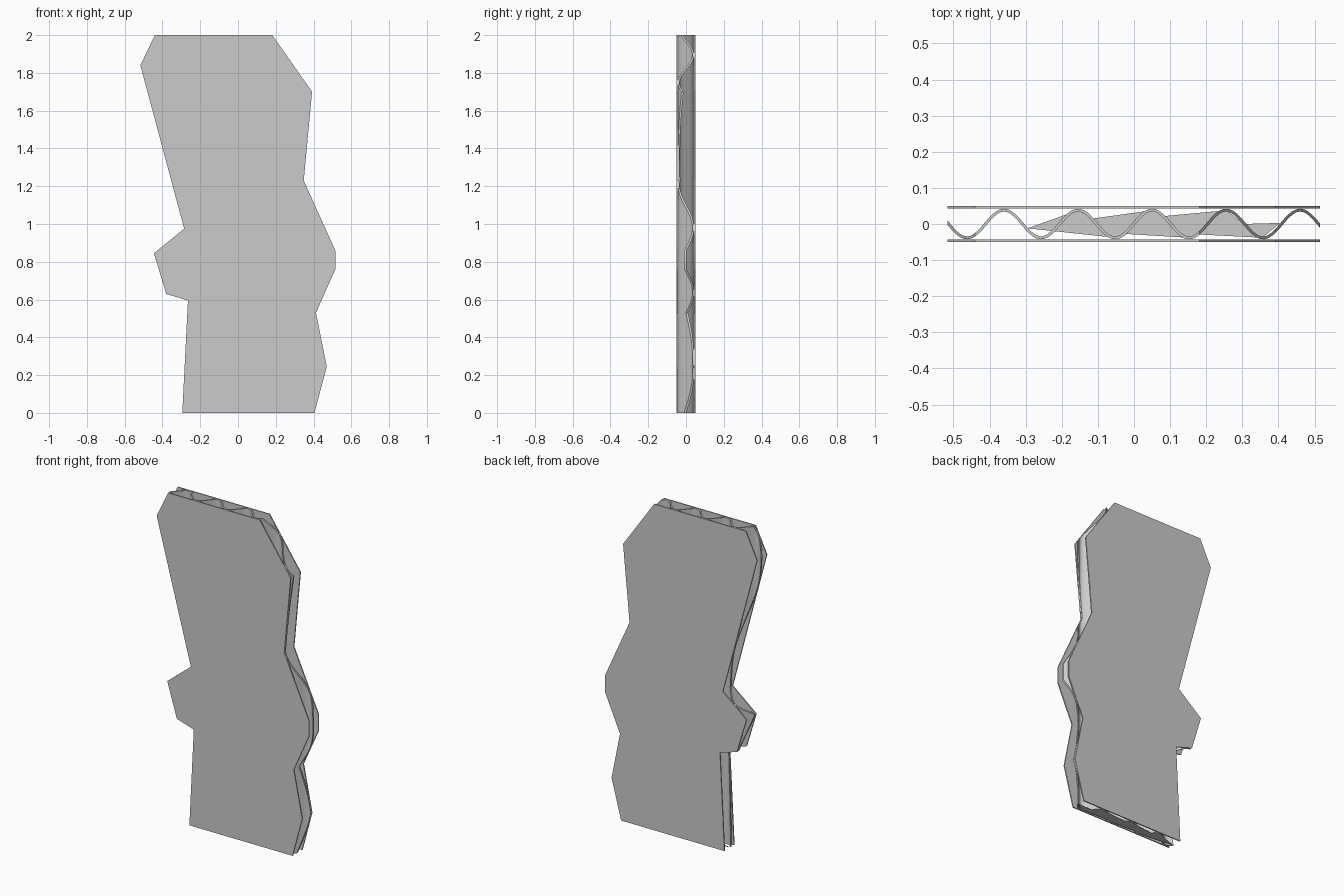
import bpy, bmesh, math

if "Cube" in bpy.data.objects:
    bpy.data.objects.remove(bpy.data.objects["Cube"])

# torn outline of the board, seen from the front (x, z)
OUTLINE = [(-0.44, 2.0), (-0.517, 1.84), (-0.285, 0.975), (-0.445, 0.845),
           (-0.38, 0.63), (-0.265, 0.595), (-0.295, 0.0), (0.405, 0.0),
           (0.47, 0.245), (0.413, 0.53), (0.515, 0.76), (0.515, 0.86),
           (0.348, 1.23), (0.392, 1.70), (0.182, 2.0)]
LINER = 0.007      # paper thickness of the flat sheets
FLUTE = 0.008      # paper thickness of the wavy sheet
HALF = 0.05        # half of the total board thickness
AMP = HALF - LINER - FLUTE / 2 - 0.0005
PERIOD = 0.205
PHASE = 0.05       # x of one wave crest


def finish(name, bm):
    bmesh.ops.recalc_face_normals(bm, faces=bm.faces[:])
    me = bpy.data.meshes.new(name)
    bm.to_mesh(me)
    bm.free()
    ob = bpy.data.objects.new(name, me)
    bpy.context.collection.objects.link(ob)
    return ob


def slab(name, y0, y1):
    """Extrude the torn outline between two y positions."""
    bm = bmesh.new()
    face = bm.faces.new([bm.verts.new((x, y0, z)) for x, z in OUTLINE])
    ext = bmesh.ops.extrude_face_region(bm, geom=[face])
    for v in ext["geom"]:
        if isinstance(v, bmesh.types.BMVert):
            v.co.y = y1
    return finish(name, bm)


def wave_sheet(name, z0, z1):
    """Constant-thickness cosine sheet running along z."""
    bm = bmesh.new()
    k = 2 * math.pi / PERIOD
    rings = []
    steps = 108
    for i in range(steps + 1):
        x = -0.54 + 1.08 * i / steps
        y = AMP * math.cos(k * (x - PHASE))
        slope = -AMP * k * math.sin(k * (x - PHASE))
        n = math.hypot(slope, 1)
        ox, oy = -slope / n * FLUTE / 2, FLUTE / 2 / n
        rings.append([bm.verts.new(p) for p in (
            (x - ox, y - oy, z0), (x + ox, y + oy, z0),
            (x + ox, y + oy, z1), (x - ox, y - oy, z1))])
    for a, b in zip(rings, rings[1:]):
        for j in range(4):
            bm.faces.new((a[j], a[(j + 1) % 4], b[(j + 1) % 4], b[j]))
    bm.faces.new(rings[0])
    bm.faces.new(rings[-1])
    return finish(name, bm)


# flat front and back sheets
slab("front_liner", -HALF, -HALF + LINER)
slab("back_liner", HALF - LINER, HALF)

# wavy core, trimmed to the same torn outline
core = wave_sheet("fluted_core", -0.1, 2.1)
cutter = slab("outline_cutter", -0.2, 0.2)
cutter.hide_render = True
mod = core.modifiers.new("trim", "BOOLEAN")
mod.operation = "INTERSECT"
mod.solver = "EXACT"
mod.object = cutter
bpy.context.view_layer.objects.active = core
core.select_set(True)
bpy.ops.object.modifier_apply(modifier="trim")
bpy.data.objects.remove(cutter)
bpy.ops.object.shade_smooth_by_angle(angle=math.radians(35))

# thin web closing the flutes along the bottom edge
WEB = [(-0.295, -0.012), (-0.155, 0.038), (-0.115, 0.015), (0.05, 0.038),
       (0.085, 0.022), (0.255, 0.038), (0.305, 0.0), (0.405, 0.003),
       (0.355, -0.038), (0.18, -0.029), (0.15, -0.038), (-0.03, -0.027),
       (-0.05, -0.038), (-0.22, -0.02)]
bm = bmesh.new()
bm.faces.new([bm.verts.new((x, y, 0.0)) for x, y in reversed(WEB)])
finish("bottom_web", bm)
